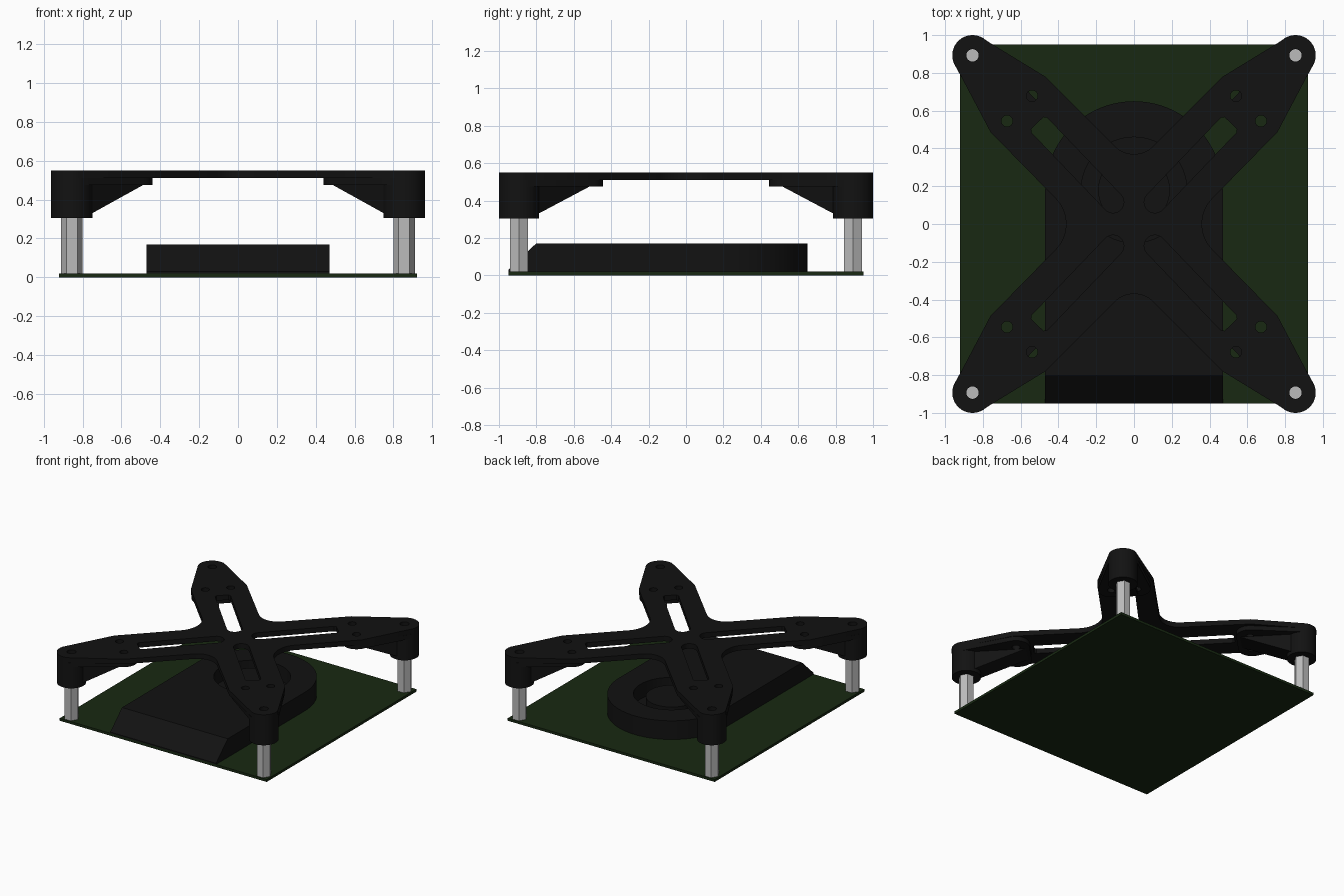
import bpy, bmesh
from math import sin, cos, pi, radians, hypot, atan2
from mathutils import Vector
from mathutils.geometry import convex_hull_2d

if "Cube" in bpy.data.objects:
    bpy.data.objects.remove(bpy.data.objects["Cube"])


def material(name, rgb):
    m = bpy.data.materials.new(name)
    m.diffuse_color = (*rgb, 1)
    m.use_nodes = True
    m.node_tree.nodes["Principled BSDF"].inputs["Base Color"].default_value = m.diffuse_color
    return m


BLACK = material("black_plastic", (0.006, 0.006, 0.006))
GREEN = material("board_green", (0.009, 0.022, 0.006))
METAL = material("metal", (0.5, 0.5, 0.5))


def arc(cx, cy, r, a0=0, a1=360, n=32):
    full = a1 - a0 == 360
    k = n if full else n + 1
    return [(cx + r * cos(radians(a0 + (a1 - a0) * i / n)),
             cy + r * sin(radians(a0 + (a1 - a0) * i / n))) for i in range(k)]


def four(poly):
    return [[(x * sx, y * sy) for x, y in poly] for sx in (1, -1) for sy in (1, -1)]


def finish(name, bm, mat):
    bmesh.ops.recalc_face_normals(bm, faces=bm.faces)
    me = bpy.data.meshes.new(name)
    bm.to_mesh(me)
    bm.free()
    ob = bpy.data.objects.new(name, me)
    bpy.context.collection.objects.link(ob)
    if mat:
        me.materials.append(mat)
    return ob


def prisms(name, polys, z0, z1, mat=None):
    """Extrude each outline from z0 to z1, all in one object."""
    bm = bmesh.new()
    for p in polys:
        f = bm.faces.new([bm.verts.new((x, y, z0)) for x, y in p])
        ext = bmesh.ops.extrude_face_region(bm, geom=[f], use_keep_orig=True)
        vs = [g for g in ext["geom"] if isinstance(g, bmesh.types.BMVert)]
        bmesh.ops.translate(bm, verts=vs, vec=(0, 0, z1 - z0))
    return finish(name, bm, mat)


def activate(ob):
    bpy.ops.object.select_all(action='DESELECT')
    ob.select_set(True)
    bpy.context.view_layer.objects.active = ob


def cut(ob, cutter):
    cutter.hide_render = True
    mod = ob.modifiers.new("cut", 'BOOLEAN')
    mod.operation, mod.solver, mod.object = 'DIFFERENCE', 'EXACT', cutter
    activate(ob)
    bpy.ops.object.modifier_apply(modifier=mod.name)
    bpy.data.objects.remove(cutter)


def smooth(ob):
    activate(ob)
    bpy.ops.object.shade_smooth_by_angle(angle=radians(30))


TIP = (0.855, 0.893)
HOLES = [(0.54, 0.678), (0.672, 0.545)]
ANG = atan2(TIP[1], TIP[0])
U = Vector((cos(ANG), sin(ANG)))
V = Vector((-U.y, U.x))


def along(r, w):
    return tuple(U * r + V * w)


# Circuit board and hexagonal standoffs
prisms("circuit_board", [[(-.92, -.95), (.92, -.95), (.92, .95), (-.92, .95)]], 0, 0.02, GREEN)
prisms("standoffs", four(arc(*TIP, 0.056, n=6)), 0.02, 0.306, METAL)

# Blower fan housing with sloped outlet and round inlet
fan = prisms("blower_housing", [arc(0, 0.18, 0.47, 0, 180, 48) + [(-.47, -.95), (.47, -.95)]],
             0.02, 0.17, BLACK)
bm = bmesh.new()
wedge = [(-0.96, 0.02), (-0.77, 0.20), (-0.96, 0.20)]
ends = [[bm.verts.new((x, y, z)) for y, z in wedge] for x in (-0.6, 0.6)]
for e in ends:
    bm.faces.new(e)
for i in range(3):
    j = (i + 1) % 3
    bm.faces.new((ends[0][i], ends[0][j], ends[1][j], ends[1][i]))
cut(fan, finish("outlet_cutter", bm, None))
cut(fan, prisms("inlet_cutter", [arc(0, 0.18, 0.28, n=48)], 0.05, 0.3))
smooth(fan)
smooth(prisms("fan_hub", [arc(0, 0.18, 0.19, n=48)], 0.05, 0.15, BLACK))


def drill(ob):
    rings = four(arc(*TIP, 0.033, n=24))
    for h in HOLES:
        rings += four(arc(*h, 0.03, n=24))
    cut(ob, prisms("drill", rings, 0.2, 0.7))


# Cross shaped plate: one quadrant of the outline, mirrored around
quad = arc(0.553, 0, 0.193, 180, 135, 8)
quad += [(0.76, 0.487)]
quad += arc(*TIP, 0.107, -18, 110, 20)
quad += [(0.466, 0.778)]
quad += arc(0, 0.515, 0.145, 315, 270, 8)
flip_x = [(-x, y) for x, y in reversed(quad)][1:]
half = quad + flip_x
outline = half + [(x, -y) for x, y in reversed(half)][1:-1]
plate = prisms("cross_plate", [outline], 0.51, 0.55, BLACK)

# Long slots down the arms, round at the inner end
slot = [tuple(U * (0.16 + 0.057 * cos(a)) + V * (0.057 * sin(a)))
        for a in [pi / 2 + pi * i / 12 for i in range(13)]]
slot += [along(0.725, -0.057), along(0.74, -0.045), along(0.74, 0.045), along(0.725, 0.057)]
cut(plate, prisms("slot_cutter", four(slot), 0.4, 0.7))
drill(plate)
smooth(plate)

# Thickened arm ends around the holes
pts = arc(*TIP, 0.107, n=48)
for h in HOLES:
    pts += arc(*h, 0.1, n=32)
pad = [pts[i] for i in convex_hull_2d([Vector(p) for p in pts])]
pads = prisms("arm_pads", four(pad), 0.475, 0.51, BLACK)
drill(pads)
smooth(pads)

# Round corner bosses that sit on the standoffs
bosses = prisms("corner_bosses", four(arc(*TIP, 0.107, n=48)), 0.305, 0.475, BLACK)
drill(bosses)
smooth(bosses)

# Sloping gusset under each arm
R = hypot(*TIP)
bm = bmesh.new()
for sx in (1, -1):
    for sy in (1, -1):
        prof = [(0.79, 0.475), (R - 0.05, 0.323), (R - 0.05, 0.475)]
        sides = []
        for w in (-0.08, 0.08):
            sides.append([bm.verts.new((along(r, w)[0] * sx, along(r, w)[1] * sy, z))
                          for r, z in prof])
            bm.faces.new(sides[-1])
        for i in range(3):
            j = (i + 1) % 3
            bm.faces.new((sides[0][i], sides[0][j], sides[1][j], sides[1][i]))
finish("arm_gussets", bm, BLACK)
